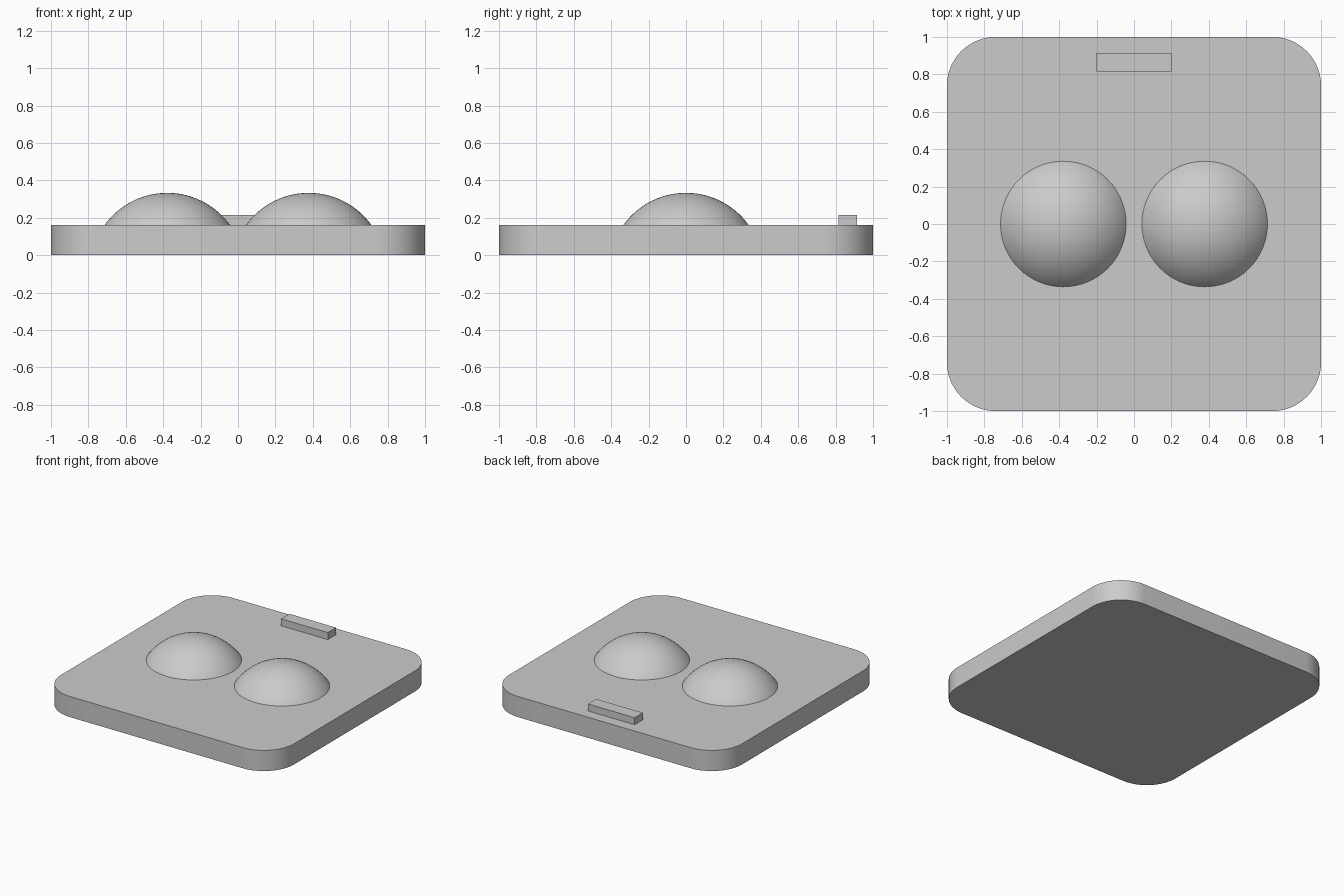
import bpy
import bmesh
from mathutils import Matrix, Vector

cube = bpy.data.objects.get("Cube")
if cube:
    bpy.data.objects.remove(cube, do_unlink=True)

PLATE_TOP = 0.16

grey = bpy.data.materials.new("light grey")
grey.use_nodes = True
colour = (0.6, 0.6, 0.6, 1)
grey.diffuse_color = colour
grey.node_tree.nodes["Principled BSDF"].inputs["Base Color"].default_value = colour


def add_object(name, bm, smooth=False):
    bmesh.ops.recalc_face_normals(bm, faces=bm.faces)
    mesh = bpy.data.meshes.new(name)
    bm.to_mesh(mesh)
    bm.free()
    mesh.materials.append(grey)
    obj = bpy.data.objects.new(name, mesh)
    bpy.context.collection.objects.link(obj)
    if smooth:
        bpy.ops.object.select_all(action="DESELECT")
        obj.select_set(True)
        bpy.context.view_layer.objects.active = obj
        bpy.ops.object.shade_smooth_by_angle(angle=0.5)
    return obj


def box(size, centre):
    bm = bmesh.new()
    bmesh.ops.create_cube(bm, size=1)
    bmesh.ops.scale(bm, vec=size, verts=bm.verts)
    bmesh.ops.translate(bm, vec=centre, verts=bm.verts)
    return bm


# Base plate with rounded vertical corners
bm = box((2, 2, PLATE_TOP), (0, 0, PLATE_TOP / 2))
uprights = [e for e in bm.edges
            if abs(e.verts[0].co.z - e.verts[1].co.z) > 0.1]
bmesh.ops.bevel(bm, geom=uprights, offset=0.26, offset_type="OFFSET",
                segments=16, profile=0.5, affect="EDGES")
add_object("base_plate", bm, smooth=True)


# Shallow domes: spherical caps resting on the plate
def dome(name, x, radius=0.336, height=0.173):
    ball = (radius ** 2 + height ** 2) / (2 * height)
    bm = bmesh.new()
    bmesh.ops.create_uvsphere(
        bm, u_segments=64, v_segments=48, radius=ball,
        matrix=Matrix.Translation((x, 0, PLATE_TOP + height - ball)))
    cut = bmesh.ops.bisect_plane(
        bm, geom=bm.verts[:] + bm.edges[:] + bm.faces[:],
        plane_co=Vector((0, 0, PLATE_TOP)), plane_no=Vector((0, 0, 1)),
        clear_inner=True)
    add_object(name, bm, smooth=True)


for side, sign in (("left", 1), ("right", -1)):
    dome(side + "_dome", sign * 0.378)

# Small raised bar near the back edge
add_object("back_bar", box((0.4, 0.1, 0.055), (0, 0.865, PLATE_TOP + 0.0275)))
